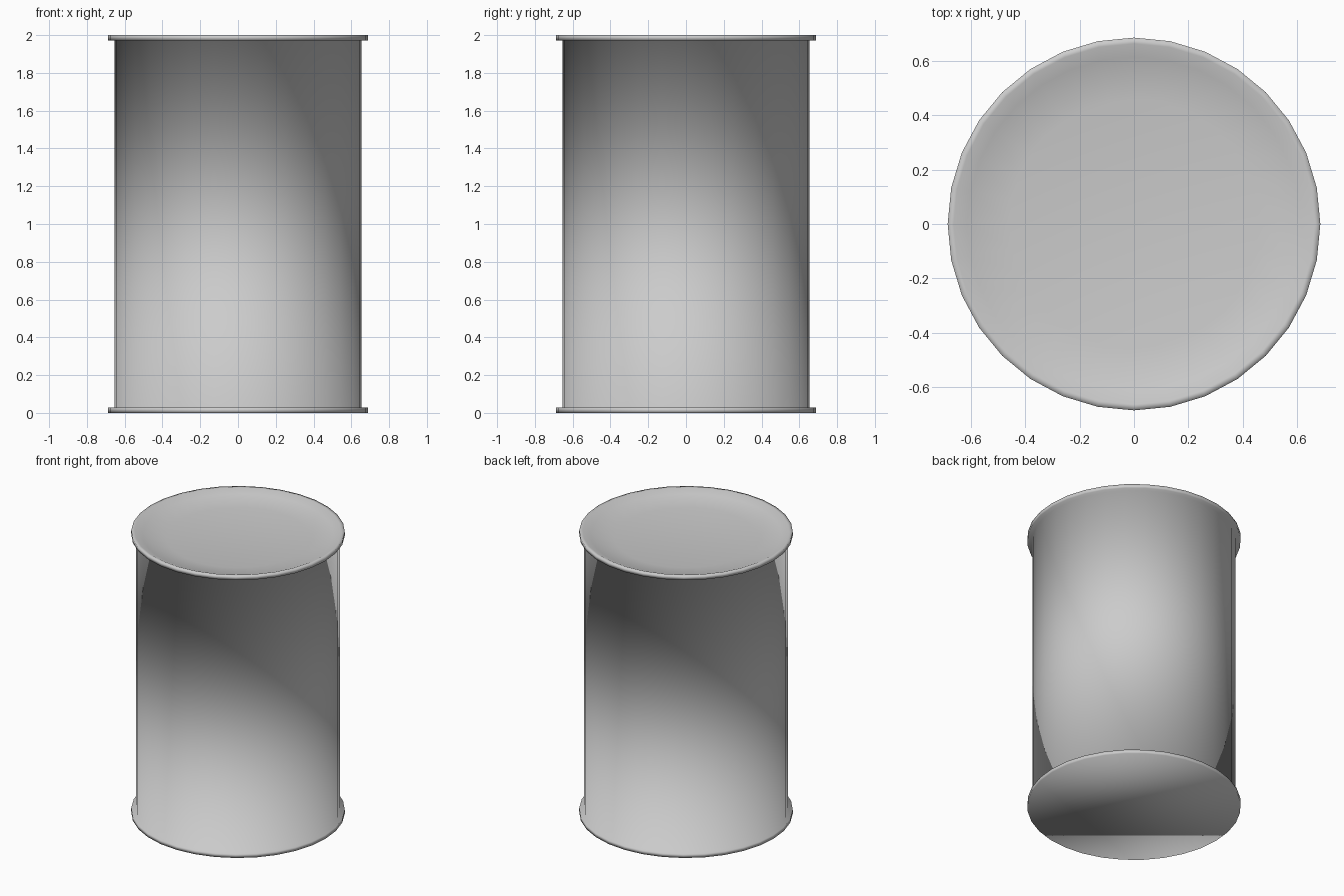
import bpy, bmesh
from math import cos, sin, tau

cube = bpy.data.objects.get("Cube")
if cube:
    bpy.data.objects.remove(cube)

SIDES = 32
BODY_R, RIM_R, RIM_H, TOP = 0.655, 0.687, 0.028, 2.0

tin = bpy.data.materials.new("tin grey")
tin.use_nodes = True
colour = (0.6, 0.6, 0.6, 1)
tin.diffuse_color = colour
tin.node_tree.nodes["Principled BSDF"].inputs["Base Color"].default_value = colour

# Can outline from the base up to the recessed lid: (radius, height)
profile = [
    (RIM_R, 0), (RIM_R, RIM_H),                # bottom rim
    (BODY_R, RIM_H), (BODY_R, TOP - RIM_H),    # wall
    (RIM_R, TOP - RIM_H), (RIM_R, TOP),        # top rim
    (0.665, TOP), (0.615, TOP - 0.022),        # inner lip
    (0.46, TOP - 0.046),                       # lid panel edge
]

bm = bmesh.new()
rings = [[bm.verts.new((r * cos(tau * i / SIDES), r * sin(tau * i / SIDES), z))
          for i in range(SIDES)] for r, z in profile]
for low, high in zip(rings, rings[1:]):
    for i in range(SIDES):
        j = (i + 1) % SIDES
        bm.faces.new((low[i], low[j], high[j], high[i]))

# Flat base and lid panel
bm.faces.new(rings[0][::-1])
bm.faces.new(rings[-1])

# Softly shaded throughout, including across the rims
for face in bm.faces:
    face.smooth = True

mesh = bpy.data.meshes.new("tin_can")
bm.to_mesh(mesh)
bm.free()
mesh.materials.append(tin)
can = bpy.data.objects.new("tin_can", mesh)
bpy.context.collection.objects.link(can)
